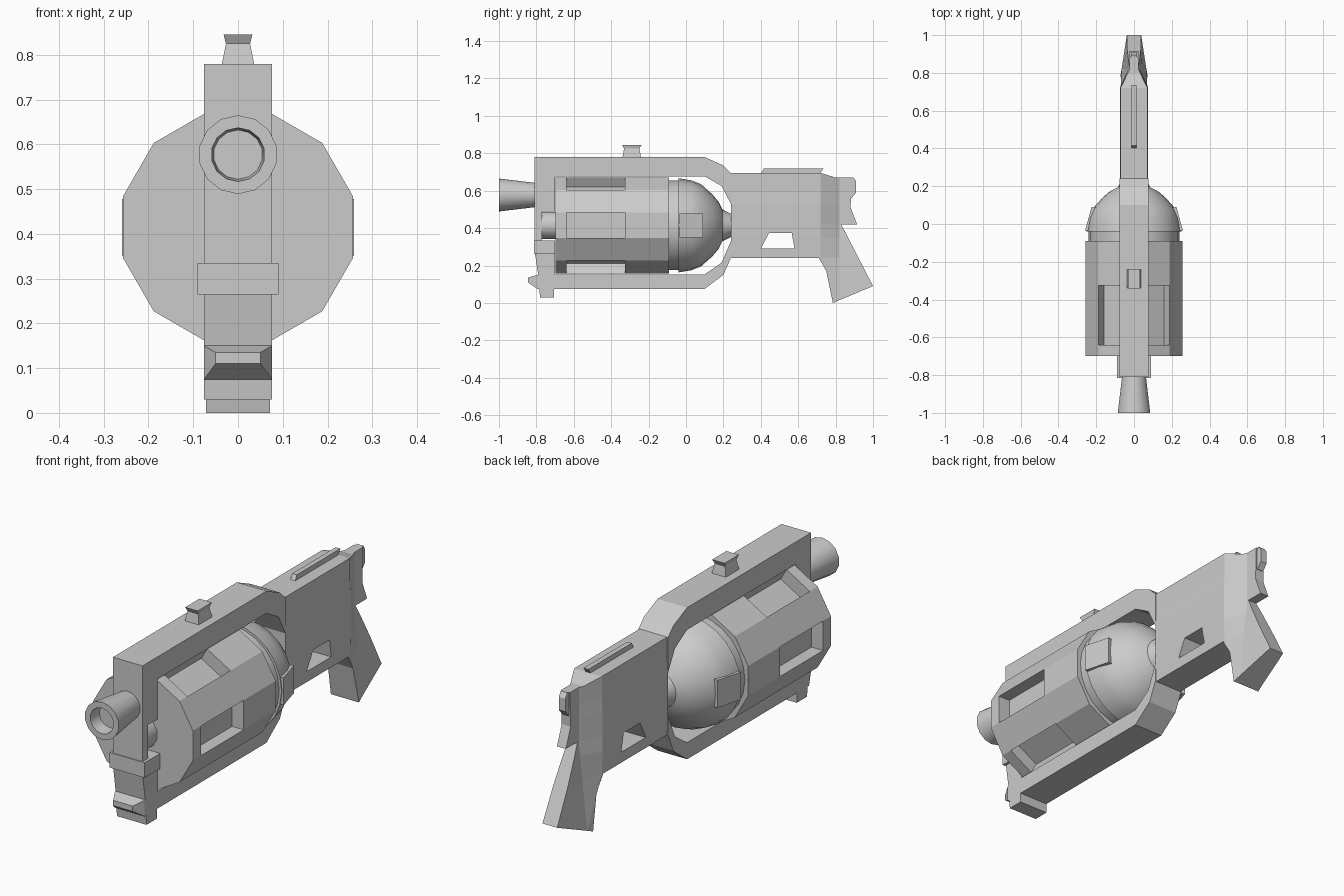
import bpy, bmesh, math
from mathutils import Vector

if "Cube" in bpy.data.objects:
    bpy.data.objects.remove(bpy.data.objects["Cube"])


def finish(name, bm, smooth=None):
    bmesh.ops.recalc_face_normals(bm, faces=bm.faces[:])
    mesh = bpy.data.meshes.new(name)
    bm.to_mesh(mesh)
    bm.free()
    ob = bpy.data.objects.new(name, mesh)
    bpy.context.collection.objects.link(ob)
    if smooth:
        bpy.ops.object.select_all(action='DESELECT')
        ob.select_set(True)
        bpy.context.view_layer.objects.active = ob
        bpy.ops.object.shade_smooth_by_angle(angle=math.radians(smooth))
    return ob


def prism_bm(pts, w):
    """Side profile (y, z) extruded to x = -w..w."""
    bm = bmesh.new()
    face = bm.faces.new([bm.verts.new((-w, y, z)) for y, z in pts])
    ext = bmesh.ops.extrude_face_region(bm, geom=[face])['geom']
    for v in ext:
        if isinstance(v, bmesh.types.BMVert):
            v.co.x = w
    return bm


def lathe_bm(prof, zc, n, phase=0.0):
    """Rings (y, radius) around an axis along y, capped at both ends."""
    bm = bmesh.new()
    rings = []
    for y, r in prof:
        rings.append([bm.verts.new((r * math.cos(phase + 2 * math.pi * i / n), y,
                                    zc + r * math.sin(phase + 2 * math.pi * i / n)))
                      for i in range(n)])
    for a, b in zip(rings, rings[1:]):
        for i in range(n):
            j = (i + 1) % n
            bm.faces.new((a[i], a[j], b[j], b[i]))
    bm.faces.new(rings[0])
    bm.faces.new(rings[-1])
    return bm


def loft_bm(sections):
    """Rectangular sections, each a list of four corner points."""
    bm = bmesh.new()
    rings = [[bm.verts.new(p) for p in s] for s in sections]
    for a, b in zip(rings, rings[1:]):
        for i in range(4):
            j = (i + 1) % 4
            bm.faces.new((a[i], a[j], b[j], b[i]))
    bm.faces.new(rings[0])
    bm.faces.new(rings[-1])
    return bm


def box_pts(y0, y1, z0, z1):
    return [(y0, z0), (y1, z0), (y1, z1), (y0, z1)]


# Frame around the drum
finish("drum_frame", prism_bm([
    (-.81, .78), (.1, .78), (.2, .735), (.24, .695), (.24, .53), (.19, .625), (.1, .677),
    (-.70, .677), (-.70, .49), (-.77, .49), (-.77, .335), (-.70, .335), (-.70, .153),
    (.1, .153), (.19, .215), (.24, .33), (.24, .24), (.2, .15), (.1, .075), (-.705, .075),
    (-.705, .03), (-.78, .03), (-.785, .075), (-.79, .15), (-.81, .28)], .076))

# Rear body and grip, tapered in width
bm = prism_bm([(.24, .24), (.71, .24), (.75, .17), (.785, 0), (1, .09), (.83, .42), (.915, .42),
               (.88, .51), (.885, .67), (.8, .67), (.72, .695), (.24, .695)], 1)
cuts = [((0, 0, z), (0, 0, 1)) for z in (.24, .35, .42, .53, .59)]
cuts += [((0, y, 0), (0, 1, 0)) for y in (.72, .82)]
for co, no in cuts:
    bmesh.ops.bisect_plane(bm, geom=bm.verts[:] + bm.edges[:] + bm.faces[:],
                           plane_co=co, plane_no=no)
for v in bm.verts:
    y, z = v.co.y, v.co.z
    t = min(max((y - .72) / .1, 0), 1)
    w = (.075 if .34 < z < .56 else .071) * (1 - t) + .023 * t
    if y > .721 and z < .42:
        f = 1 - z / .42
        flare = .072 - .03 * max(y - .785, 0) / .215
        w = w * (1 - f) + flare * f
    v.co.x *= w
body = finish("rear_body_and_grip", bm)

# Trigger opening
cutter = finish("trigger_cutter", prism_bm([(.40, .29), (.58, .29), (.565, .375), (.445, .375)], .2))
cutter.hide_render = True
cutter.hide_viewport = True
mod = body.modifiers.new("trigger_opening", 'BOOLEAN')
mod.operation = 'DIFFERENCE'
mod.solver = 'EXACT'
mod.object = cutter

# Twelve-sided drum with six sunken flutes
ZC = .415
bm = lathe_bm([(-.698, .266), (-.64, .266), (-.325, .266), (-.09, .266)], ZC, 12, math.radians(15))
bmesh.ops.recalc_face_normals(bm, faces=bm.faces[:])
flutes = []
for f in bm.faces:
    c = f.calc_center_median()
    ang = math.degrees(math.atan2(c.z - ZC, c.x)) % 60
    if -.6 < c.y < -.4 and min(ang, 60 - ang) < 5:
        flutes.append(f)
for f in bmesh.ops.extrude_discrete_faces(bm, faces=flutes)['faces']:
    c = f.calc_center_median()
    inward = -Vector((c.x, 0, c.z - ZC)).normalized() * .06
    for v in f.verts:
        v.co += inward
finish("drum", bm)

# Domed rear of the drum and its axle
finish("drum_dome", lathe_bm([(-.1, .24), (-.04, .24), (-.04, .252), (.03, .24), (.08, .22), (.14, .167),
                              (.175, .125), (.195, .085), (.245, .06)], ZC, 24), 35)
finish("drum_axle", lathe_bm([(-.775, .075), (-.69, .075)], ZC, 12, math.radians(15)), 35)

# Side tabs on the dome
for s, side in ((1, "right"), (-1, "left")):
    finish(side + "_dome_tab", loft_bm([
        [(s * .20, -.035, z), (s * .259, -.035, z), (s * .225, .09, z), (s * .17, .08, z)]
        for z in (.35, .478)]))

# Barrel with hollow muzzle
finish("barrel", lathe_bm([(-.80, .064), (-1, .088), (-1, .06), (-.94, .055)], .577, 14,
                          math.pi / 14), 40)

# Latch collar and tapered latch below the barrel
finish("latch_collar", prism_bm(box_pts(-.814, -.70, .265, .335), .09))
finish("front_latch", loft_bm([
    [(-w, y, z0), (w, y, z0), (w, y, z1), (-w, y, z1)]
    for y, w, z0, z1 in ((-.77, .076, .075, .15), (-.795, .076, .075, .15), (-.845, .05, .11, .135))]))

# Front sight, waisted
finish("front_sight", loft_bm([
    [(-w, -.29 - d, z), (w, -.29 - d, z), (w, -.29 + d, z), (-w, -.29 + d, z)]
    for z, w, d in ((.77, .038, .051), (.825, .027, .041), (.845, .032, .052))]))

# Top rail and hammer
finish("top_rail", prism_bm([(.40, .69), (.415, .718), (.735, .718), (.715, .69)], .012))
finish("hammer", prism_bm([(.86, .57), (.885, .56), (.91, .59), (.91, .65), (.895, .672), (.86, .665)], .017))
